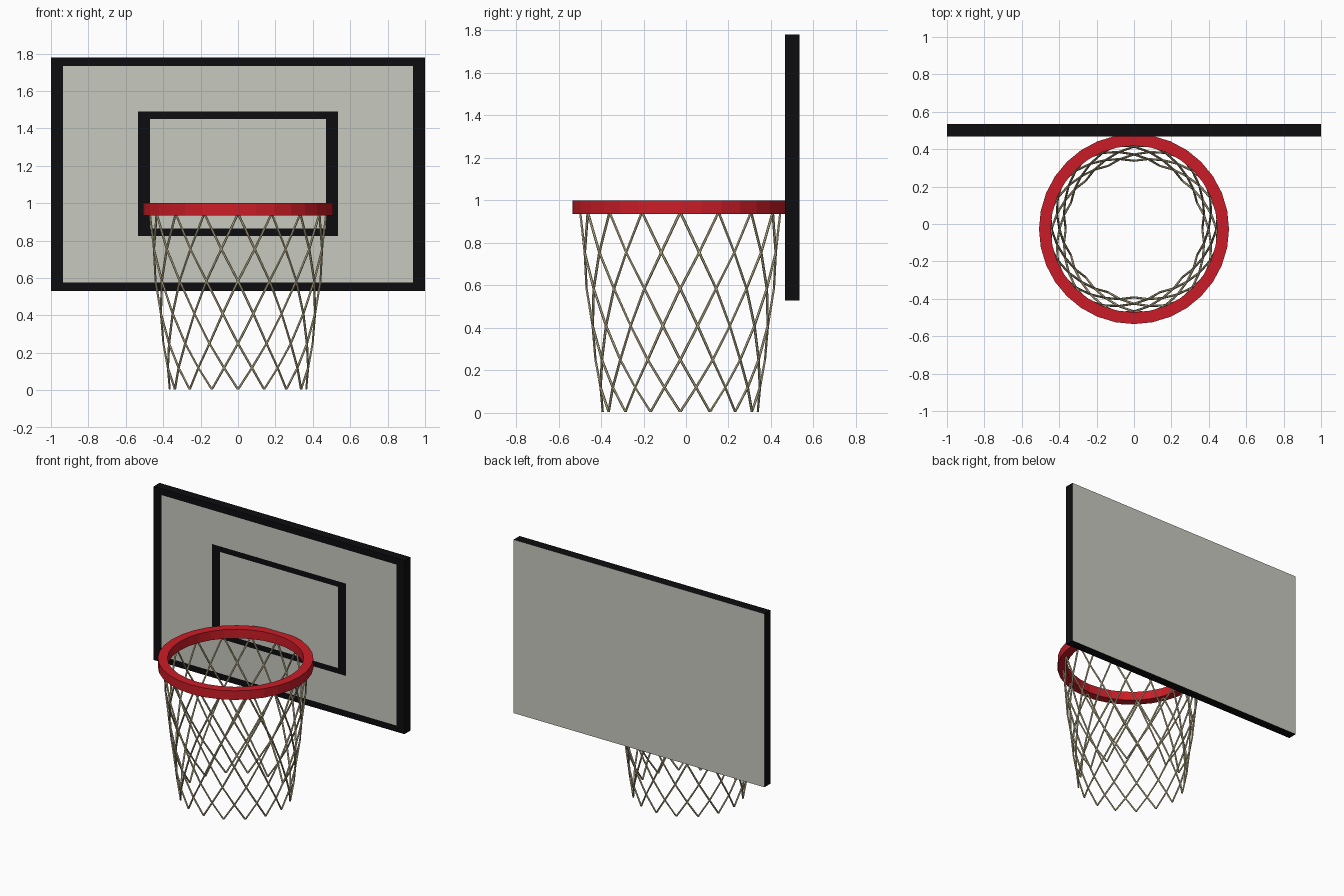
import bpy, bmesh, math

if "Cube" in bpy.data.objects:
    bpy.data.objects.remove(bpy.data.objects["Cube"])

def material(name, rgb):
    m = bpy.data.materials.new(name)
    m.diffuse_color = (*rgb, 1)
    m.use_nodes = True
    m.node_tree.nodes["Principled BSDF"].inputs["Base Color"].default_value = m.diffuse_color
    return m

black = material("black_paint", (0.004, 0.004, 0.005))
panel = material("panel", (0.57, 0.59, 0.52))
red = material("rim_red", (0.6, 0.012, 0.02))
cord = material("cord", (0.62, 0.55, 0.33))

def add_object(name, bm, mats):
    bmesh.ops.recalc_face_normals(bm, faces=bm.faces)
    me = bpy.data.meshes.new(name)
    bm.to_mesh(me)
    bm.free()
    for m in mats:
        me.materials.append(m)
    ob = bpy.data.objects.new(name, me)
    bpy.context.collection.objects.link(ob)
    return ob

# Backboard: nested rectangles painted on the front, black edges, plain back
xs = [-1, -.935, -.535, -.47, .47, .535, .935, 1]
zs = [.53, .575, .825, .865, 1.45, 1.49, 1.735, 1.78]
FRONT, BACK = .467, .535
bm = bmesh.new()
grid = [[bm.verts.new((x, FRONT, z)) for z in zs] for x in xs]
for i in range(7):
    for j in range(7):
        f = bm.faces.new((grid[i][j], grid[i + 1][j], grid[i + 1][j + 1], grid[i][j + 1]))
        f.material_index = min(i, j, 6 - i, 6 - j) % 2
front = set(bm.faces)
res = bmesh.ops.extrude_face_region(bm, geom=list(bm.faces), use_keep_orig=True)
back = {g for g in res["geom"] if isinstance(g, bmesh.types.BMFace)}
for v in (g for g in res["geom"] if isinstance(g, bmesh.types.BMVert)):
    v.co.y = BACK
for f in bm.faces:
    if f in back:
        f.material_index = 1
    elif f not in front:
        f.material_index = 0
add_object("backboard", bm, [black, panel])

# Rim: flat-sided ring of rectangular section
CY, N = -.027, 32
section = [(.445, .935), (.508, .935), (.508, 1.0), (.445, 1.0)]
bm = bmesh.new()
rings = []
for k in range(N):
    a = math.tau * k / N
    rings.append([bm.verts.new((r * math.cos(a), CY + r * math.sin(a), z)) for r, z in section])
for k in range(N):
    p, q = rings[k], rings[(k + 1) % N]
    for s in range(4):
        t = (s + 1) % 4
        bm.faces.new((p[s], q[s], q[t], p[t]))
add_object("rim", bm, [red])

# Net: 16 cords winding each way, crossing at every half step
levels = [(.365, .005), (.382, .12), (.399, .25), (.42, .41),
          (.441, .585), (.458, .755), (.471, .945)]
STRANDS = 16

def strand(bm, start, direction):
    pts = []
    for k, (r, z) in enumerate(levels):
        a = start + direction * k * math.pi / STRANDS
        pts.append((r, a, z))
    prev = None
    for r, a, z in pts:
        loop = []
        for c in range(6):
            t = math.tau * c / 6
            rr = r + .006 * math.sin(t)
            aa = a + .007 * math.cos(t) / r
            loop.append(bm.verts.new((rr * math.cos(aa), CY + rr * math.sin(aa), z)))
        if prev:
            for c in range(6):
                d = (c + 1) % 6
                bm.faces.new((prev[c], prev[d], loop[d], loop[c]))
        else:
            bm.faces.new(loop)
        prev = loop
    bm.faces.new(prev)

bm = bmesh.new()
for k in range(STRANDS):
    for direction in (-1, 1):
        strand(bm, math.tau * k / STRANDS, direction)
add_object("net", bm, [cord])
